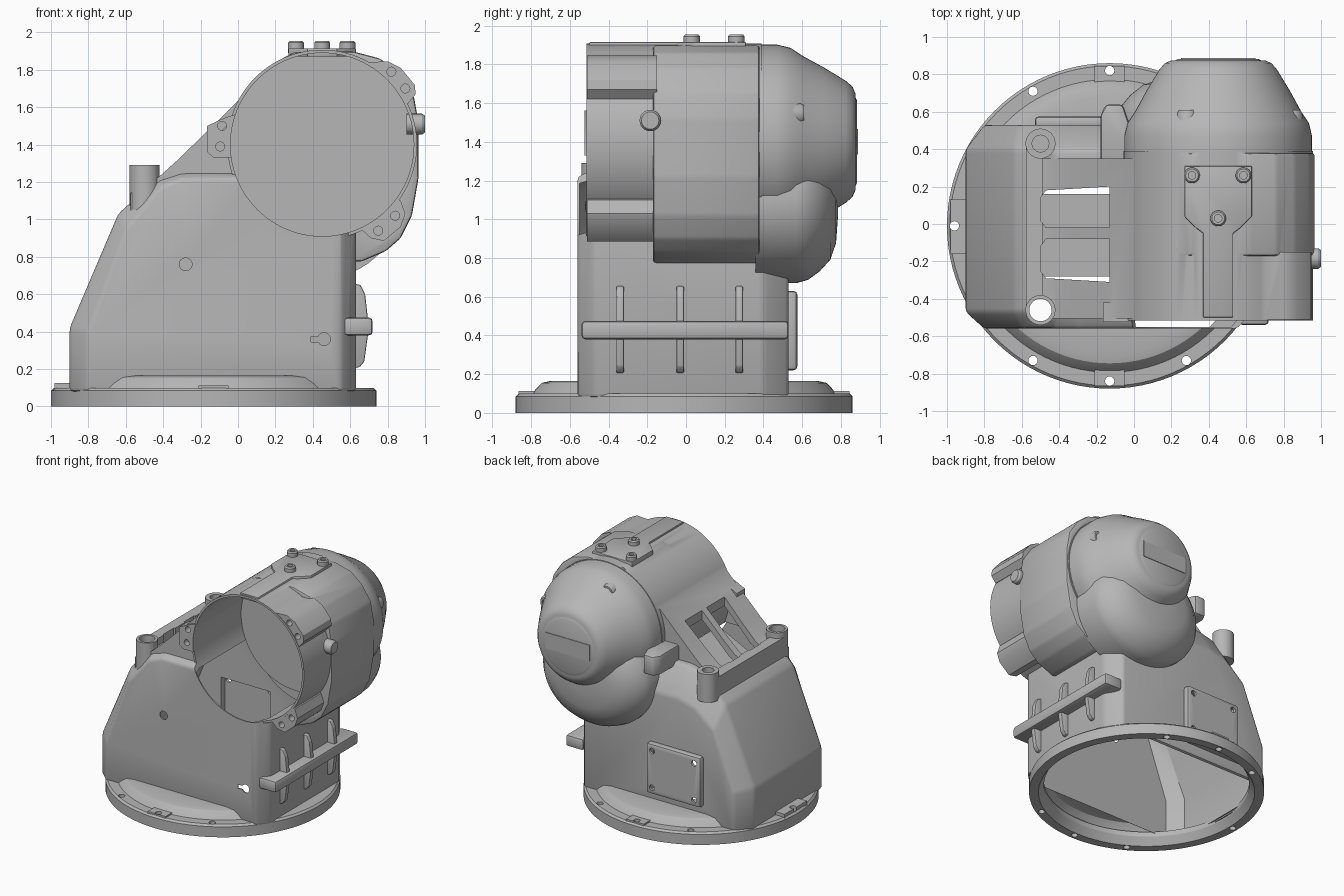
import bpy, bmesh, math
from math import cos, sin, pi
from mathutils import Vector

cube = bpy.data.objects.get("Cube")
if cube:
    bpy.data.objects.remove(cube, do_unlink=True)

mat = bpy.data.materials.new("cast_grey")
mat.use_nodes = True
GREY = (0.47, 0.47, 0.47, 1)
mat.diffuse_color = GREY
for node in mat.node_tree.nodes:
    if node.type == 'BSDF_PRINCIPLED':
        node.inputs["Base Color"].default_value = GREY
        node.inputs["Roughness"].default_value = 0.6


# ---------- helpers ----------
def place(u, v, w, axis):
    """u, v lie in the section plane, w runs along the axis."""
    return {'x': (w, u, v), 'y': (u, w, v), 'z': (u, v, w)}[axis]


def loft(name, sections, caps=True, ring=False, bevel=0, bisect=None):
    bm = bmesh.new()
    rows = [[bm.verts.new(p) for p in s] for s in sections]
    pairs = list(zip(rows, rows[1:])) + ([(rows[-1], rows[0])] if ring else [])
    n = len(rows[0])
    for a, b in pairs:
        for i in range(n):
            j = (i + 1) % n
            bm.faces.new((a[i], a[j], b[j], b[i]))
    if caps and not ring:
        bm.faces.new(rows[0])
        bm.faces.new(rows[-1])
    bmesh.ops.recalc_face_normals(bm, faces=bm.faces)
    if bevel:
        bmesh.ops.bevel(bm, geom=bm.edges[:], offset=bevel, segments=2,
                        profile=0.5, affect='EDGES', clamp_overlap=True)
    if bisect:
        co, no = bisect
        bmesh.ops.bisect_plane(bm, geom=bm.verts[:] + bm.edges[:] + bm.faces[:],
                               plane_co=co, plane_no=no, clear_outer=True)
    mesh = bpy.data.meshes.new(name)
    bm.to_mesh(mesh)
    bm.free()
    mesh.materials.append(mat)
    ob = bpy.data.objects.new(name, mesh)
    bpy.context.collection.objects.link(ob)
    return ob


def prism(name, pts, axis, a, b, bevel=0):
    return loft(name, [[place(u, v, w, axis) for u, v in pts] for w in (a, b)], bevel=bevel)


def box(name, x, y, z, bevel=0):
    return prism(name, [(x[0], y[0]), (x[1], y[0]), (x[1], y[1]), (x[0], y[1])], 'z', *z, bevel=bevel)


def lathe(name, profile, centre, axis, n=64, squash=1, **kw):
    cu, cv = centre
    return loft(name, [[place(cu + r * cos(2 * pi * i / n), cv + squash * r * sin(2 * pi * i / n), w, axis)
                        for i in range(n)] for r, w in profile], **kw)


def cyl(name, centre, r, axis, a, b, n=24):
    return lathe(name, [(r, a), (r, b)], centre, axis, n)


def combine(target, op, others):
    bpy.context.view_layer.objects.active = target
    for o in others:
        m = target.modifiers.new("cut", 'BOOLEAN')
        m.operation, m.solver, m.object = op, 'EXACT', o
        bpy.ops.object.modifier_apply(modifier=m.name)
        bpy.data.objects.remove(o, do_unlink=True)


# ---------- round foot ----------
FOOT = (-0.13, -0.01)
flange = lathe("base_flange", [(.8, 0), (.87, 0), (.87, .085), (.855, .1), (.76, .1), (.76, .06)],
               FOOT, 'z', 96, ring=True)
pads = [box("pad", (-.98, -.88), (-.16, .13), (.07, .125))]
pads += [box("pad", (-.21, -.05), y, (.07, .112)) for y in ((-.865, -.78), (.76, .845))]
combine(flange, 'UNION', pads)
holes = [(-.13, .82), (-.13, -.84), (-.54, .71), (-.54, -.73), (.28, -.73), (.28, .71), (-.96, -.01)]
combine(flange, 'DIFFERENCE', [cyl("hole", h, .025, 'z', -.1, .3, 16) for h in holes])

SKIRT = [(.79, .09), (.765, .125), (.735, .155), (.69, .165), (.5, .165)]
for name, y, d in (("front_skirt", -.55, 1), ("back_skirt", .515, -1)):
    lathe(name, SKIRT, FOOT, 'z', 96, caps=False, bisect=(Vector((0, y, 0)), Vector((0, d, 0))))


# ---------- hollow body casting ----------
def shell(name, front, mid, back, ys, bevel=0):
    return loft(name, [[(x, y, z) for x, z in p] for p, y in zip((front, mid, mid, back), ys)], bevel=bevel)


casting = shell("body_casting",
                [(-.8, .08), (-.8, .4), (-.6, .95), (-.42, 1.17), (-.3, 1.22), (.55, 1.22), (.55, .08)],
                [(-.9, .08), (-.9, .42), (-.64, 1.03), (-.42, 1.23), (-.3, 1.26), (.63, 1.26), (.63, .08)],
                [(-.8, .08), (-.8, .4), (-.62, .86), (-.45, 1.0), (-.3, 1.04), (.55, 1.04), (.55, .08)],
                (-.56, -.47, .4, .53), bevel=.02)
HEAD = (.45, 1.4)
neck = prism("neck", [(-.575, 1.0), (-.575, 1.14), (-.42, 1.23), (-.32, 1.32), (.16, 1.79),
                      (.27, 1.86), (.45, 1.895), (.45, 1.0)], 'y', -.505, .35)
head_front = cyl("head_front", HEAD, .507, 'y', -.515, .39, 96)
head_mid = prism("head_mid", [(.2, 1.84), (.3, 1.895), (.62, 1.897), (.76, 1.86), (.86, 1.78), (.94, 1.66),
                              (.965, 1.52), (.965, 1.22), (.93, 1.02), (.87, .9), (.79, .83), (.66, .775),
                              (.3, .775), (.1, .95), (-.04, 1.2), (-.05, 1.45), (.05, 1.7)],
                 'y', -.17, .38, bevel=.015)
lug_top = prism("lug", [(.68, 1.84), (.8, 1.845), (.87, 1.81), (.945, 1.72), (.95, 1.67), (.91, 1.62), (.6, 1.6)],
                'y', -.51, -.15)
lug_low = prism("lug", [(.6, 1.0), (.71, .9), (.78, .885), (.87, .96), (.895, 1.03), (.87, 1.1), (.7, 1.2)],
                'y', -.51, -.15)
lug_left = prism("lug", [(-.165, 1.36), (-.13, 1.33), (.1, 1.33), (.1, 1.6), (-.08, 1.54), (-.165, 1.5)],
                 'y', -.525, -.42)
posts = [cyl("post", (-.5, y), .08, 'z', z, 1.29, 32) for y, z in ((-.46, 1.02), (.43, 1.06))]
beam = box("beam", (-.578, -.49), (-.455, .425), (1.05, 1.245))
combine(casting, 'UNION', [neck, head_front, head_mid, lug_top, lug_low, lug_left, beam] + posts)

# hollow inside, open at the bottom and the round front mouth
inner = shell("cavity",
              [(-.77, -.1), (-.77, .4), (-.575, .94), (-.4, 1.145), (-.3, 1.185), (.52, 1.185), (.52, -.1)],
              [(-.87, -.1), (-.87, .41), (-.605, 1.01), (-.39, 1.19), (-.3, 1.215), (.6, 1.215), (.6, -.1)],
              [(-.77, -.1), (-.77, .4), (-.59, .84), (-.43, .965), (-.3, 1.0), (.52, 1.0), (.52, -.1)],
              (-.55, -.455, .375, .505))
neck_inner = prism("cavity", [(-.53, .9), (-.53, 1.09), (-.38, 1.19), (-.28, 1.29), (.12, 1.67),
                              (.3, 1.7), (.3, .9)], 'y', -.475, .32)
mouth = cyl("cavity", HEAD, .49, 'y', -.7, .32, 96)
windows = [prism("window", [(-.47, a), (-.5, a + .04), (-.5, b - .04), (-.47, b), (-.13, b + s), (-.13, a - t)],
                 'z', 1.0, 1.7) for a, b, s, t in ((-.02, .18, .02, .0), (-.29, -.08, .0, .02))]
drills = [cyl("drill", (-.5, -.46), .06, 'z', .7, 1.5), cyl("drill", (-.5, .43), .045, 'z', 1.25, 1.5),
          cyl("drill", (-.28, .76), .034, 'y', -.7, -.5), cyl("drill", (.46, .36), .034, 'y', -.7, -.5),
          box("drill", (.39, .45), (-.7, -.5), (.345, .375))]
drills += [cyl("drill", p, .024, 'y', -.7, -.45, 16) for p in
           ((.82, 1.79), (.895, 1.7), (.84, 1.02), (.75, .94), (-.085, 1.5), (-.095, 1.39))]
combine(casting, 'DIFFERENCE', [inner, neck_inner, mouth] + windows + drills)

# wall of the mouth towards the neck, its rear partition, and the floor under the neck windows
lathe("mouth_wall", [(.492, -.5), (.505, -.5), (.505, .33), (.492, .33)], HEAD, 'y', 96, ring=True,
      bisect=(Vector((0, 0, 1.2)), Vector((0, 0, -1))))
cyl("head_back_wall", HEAD, .495, 'y', .1, .345, 96)
prism("neck_floor", [(-.53, 1.03), (-.53, 1.06), (-.1, 1.27), (-.1, 1.24)], 'y', -.28, .16)

# back cover plate, recessed inside, with four holes
cover = box("back_cover", (-.53, -.04), (.51, .575), (.22, .63), bevel=.02)
for target in (cover, casting):
    combine(target, 'DIFFERENCE', [box("recess", (-.505, -.065), (.4, .555), (.245, .605))])
    combine(target, 'DIFFERENCE', [cyl("hole", (-.285 + sx * .19, .425 + sz * .15), .023, 'y', .4, .7, 16)
                                   for sx in (-1, 1) for sz in (-1, 1)])

# ---------- ribs and band on the side wall ----------
box("side_band", (.56, .72), (-.54, .53), (.38, .475), bevel=.02)
for y in (-.34, -.03, .275):
    prism("side_rib", [(.6, .2), (.65, .21), (.675, .24), (.7, .42), (.68, .6), (.655, .65), (.6, .66)],
          'y', y - .02, y + .02, bevel=.008)

# ---------- rear dome and lower bulge ----------
lathe("rear_dome", [(.502, .35), (.502, .47), (.485, .54), (.445, .6), (.385, .71), (.315, .825), (.285, .86),
                    (.25, .875)], HEAD, 'y', 64)
lathe("dome_cap", [(.23, .86), (.23, .875), (.215, .882)], HEAD, 'y', 48)
box("dome_cap_bar", (.25, .65), (.86, .887), (1.335, 1.465))
lathe("lower_bulge", [(.48, .36), (.48, .57), (.46, .63), (.41, .69), (.34, .745), (.24, .775), (.08, .785)],
      (.39, 1.085), 'y', 64, squash=.865)
for deg in (20, 113, 320):
    a = math.radians(deg)
    lathe("dome_boss", [(.058, .38), (.056, .59), (.045, .61), (.03, .61), (.03, .58)],
          (.45 + .42 * cos(a), 1.4 + .42 * sin(a)), 'y', 24)
prism("rear_lug", [(-.18, .32), (-.18, .58), (-.15, .64), (-.06, .64), (.05, .32)], 'z', 1.22, 1.38, bevel=.02)

# ---------- top plate, screws and side plug ----------
half = [(.18, .31), (.18, .04), (.12, -.02), (.08, -.05), (.08, -.5)]
prism("top_plate", [(.45 + x, y) for x, y in half] + [(.45 - x, y) for x, y in reversed(half)],
      'z', 1.87, 1.915, bevel=.006)
for x, y in ((.31, .26), (.585, .26), (.45, .03)):
    lathe("top_screw", [(.042, 1.89), (.042, 1.945), (.034, 1.955), (.02, 1.955), (.02, 1.93)], (x, y), 'z', 24)
lathe("side_plug", [(.055, .9), (.055, .985), (.045, 1.0)], (-.185, 1.51), 'x', 24)

# smooth curved faces, keep edges sharp
bpy.ops.object.select_all(action='DESELECT')
for ob in bpy.context.collection.objects:
    if ob.type == 'MESH' and ob.data.materials and ob.data.materials[0] == mat:
        ob.select_set(True)
        bpy.context.view_layer.objects.active = ob
bpy.ops.object.shade_smooth_by_angle(angle=math.radians(32))
